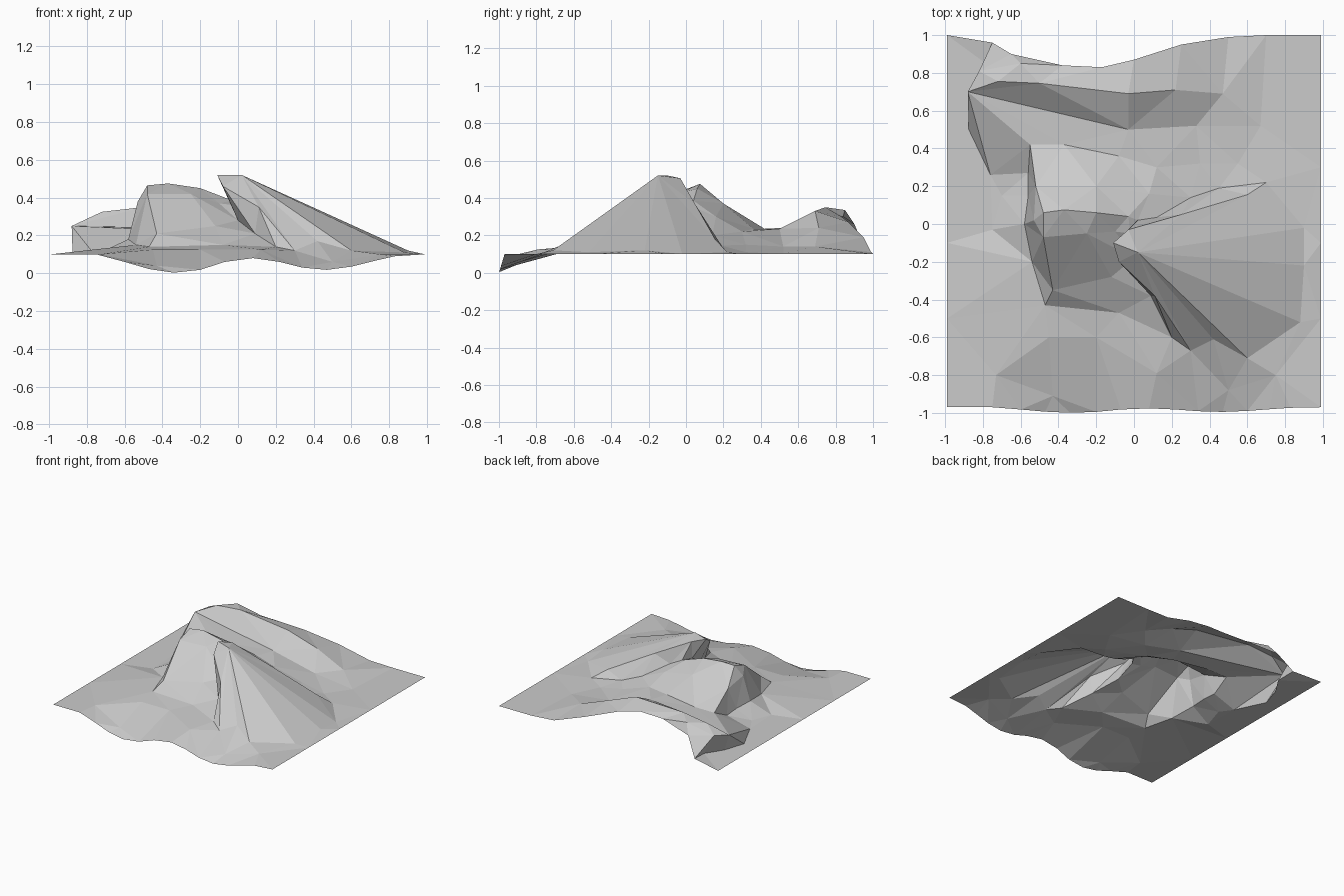
import bpy
from mathutils import Vector
from mathutils.geometry import delaunay_2d_cdt

# The ground is one faceted sheet laid out from feature lines.
# Each point is (x, y, z); overhanging points carry their layout spot first: (u, v, x, y, z).
layout, real, edges = [], [], []


def add_points(points, breakline=False):
    start = len(layout)
    for p in points:
        layout.append(Vector(p[:2]))
        real.append(Vector(p[-3:]))
    if breakline:
        edges.extend((i, i + 1) for i in range(start, len(layout) - 1))


def nearest(spot):
    return min(range(len(layout)), key=lambda k: (layout[k] - Vector(spot)).length)


def crease(a, *targets):
    # Straight facet edges from one point to several others
    edges.extend((nearest(a), nearest(t)) for t in targets)


# Front rim: wavy dip
add_points([(x, -1, x, -0.97 - 0.3 * (0.1 - z), z) for x, z in [
    (-.99, .1), (-.75, .1), (-.6, .06), (-.47, .022), (-.34, .003), (-.2, .018), (-.07, .06),
    (.08, .08), (.22, .06), (.34, .03), (.47, .018), (.6, .035), (.72, .065), (.83, .09), (.99, .1)]])

# Back rim: raised and pulled inwards
add_points([(x, 1, x, y, z) for x, y, z in [
    (-.99, 1, .1), (-.75, .96, .12), (-.65, .9, .26), (-.38, .84, .3), (-.17, .83, .3),
    (0, .87, .27), (.25, .95, .19), (.5, .99, .11), (.7, 1, .1), (.99, 1, .1)]])

# Side rims: level
for y in (-.5, -.1, .3, .65):
    add_points([(-.99, y, .1), (.99, y, .1)])

# North ridge: upper crest and foot of its steep south face
add_points([(-.86, .7, -.88, .7, .25), (-.72, .755, .325), (-.5, .745, .35),
            (-.03, .69, .33), (.22, .71, .24), (.47, .69, .14)], True)
add_points([(-.03, .5, .235), (.33, .52, .14)], True)
add_points([(-.6, .85, .335), (-.8, .81, -.82, .81, .27)])
crease((-.86, .7), (-.03, .5), (-.8, .81))
crease((-.8, .81), (-.65, 1))

# Undercut west end of the north ridge
add_points([(-.9, .84, -.73, .81, .1), (-.91, .68, -.82, .67, .1),
            (-.9, .5, -.875, .5, .1), (-.8, .27, -.76, .26, .1)], True)
crease((-.86, .7), (-.8, .27))
crease((-.9, .84), (-.75, 1))

# Valley between the ridges
add_points([(-.37, .42, .235), (-.08, .36, .235), (.12, .3, .22), (.08, .16, .3),
            (-.2, .2, .37), (.35, .32, .15), (.55, .32, .11), (.67, .52, .1)])

# Middle hill: crest, shoulder, toe
add_points([(-.48, .06, .465), (-.37, .075, .475), (-.2, .06, .45), (-.03, .04, .385)], True)
add_points([(-.48, -.07, .42), (-.25, -.05, .42), (-.1, -.04, .37)], True)
add_points([(-.47, -.43, .14), (-.08, -.47, .15)], True)
add_points([(-.43, -.35, .21), (-.12, -.28, .25)])

# West cliff of the middle hill: lip and foot
add_points([(-.54, .42, -.55, .42, .235), (-.52, .2, .34), (-.53, .02, .38)], True)
add_points([(-.61, .28, -.56, .27, .16), (-.6, .15, -.56, .15, .17),
            (-.6, 0, -.58, 0, .18), (-.57, -.18, -.54, -.2, .15)], True)
add_points([(-.75, -.03, .1), (-.7, .15, .11)])

# Gully wrapping the main peak
add_points([(.2, -.6, .14), (.06, -.38, .09, -.38, .21), (-.04, -.18, 0, -.18, .28),
            (-.04, -.06, -.02, -.05, .36), (.02, .02, .36), (.12, .035, .31),
            (.3, .14, .2), (.45, .19, .145), (.7, .22, .11)], True)

# Main peak: leaning lip, summit, north-east crest and fan of slopes
add_points([(.3, -.67, .12), (.13, -.38, .11, -.38, .35), (.02, -.2, -.08, -.2, .46),
            (.01, -.12, -.11, -.1, .52), (.04, -.04, -.03, -.03, .505),
            (.25, .05, .365), (.6, .155, .18)], True)
toes = [(.9, -.02, .1), (.9, -.22, .12), (.88, -.52, .11), (.6, -.71, .12), (.42, -.61, .17)]
add_points([(.06, -.15, .02, -.15, .52)] + toes)
crease((.06, -.15), (.6, .155), (.25, .05), (.13, -.38), (.3, -.67), *[t[:2] for t in toes])

# South apron
add_points([(-.73, -.8, .1), (-.45, -.6, .125), (-.2, -.6, .125), (.12, -.79, .125),
            (-.43, -.91, .04), (.5, -.88, .06), (.75, -.8, .1)])

# Join the feature lines into facets, then move points to their true places
verts, _, faces, origins, _, _ = delaunay_2d_cdt(layout, edges, [], 0, 1e-5)
places = [real[o[0] if o else nearest(v)] for v, o in zip(verts, origins)]

mesh = bpy.data.meshes.new("terrain")
mesh.from_pydata(places, [], faces)
mesh.update()
terrain = bpy.data.objects.new("terrain", mesh)
bpy.context.collection.objects.link(terrain)
